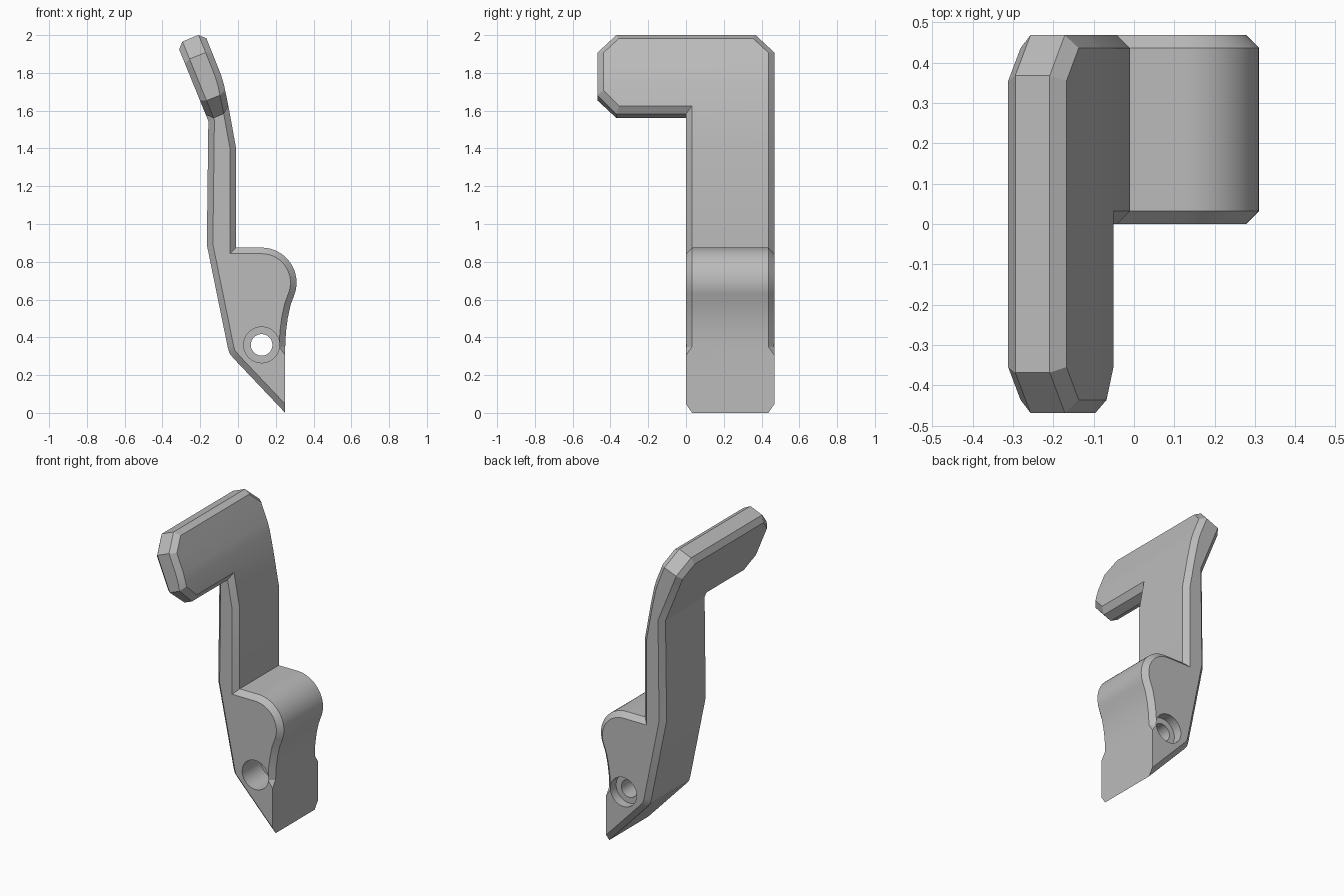
import bpy, bmesh, math
from mathutils import Vector

cube = bpy.data.objects.get("Cube")
if cube:
    bpy.data.objects.remove(cube)

grey = bpy.data.materials.new("plain grey")
grey.use_nodes = True
COLOUR = (0.5, 0.5, 0.5, 1)
grey.diffuse_color = COLOUR
grey.node_tree.nodes["Principled BSDF"].inputs["Base Color"].default_value = COLOUR


def prism(name, points, depth):
    """Solid from a planar loop of points swept along a depth vector."""
    bm = bmesh.new()
    face = bm.faces.new([bm.verts.new(p) for p in points])
    swept = bmesh.ops.extrude_face_region(bm, geom=[face])["geom"]
    verts = [v for v in swept if isinstance(v, bmesh.types.BMVert)]
    bmesh.ops.translate(bm, verts=verts, vec=depth)
    bmesh.ops.recalc_face_normals(bm, faces=bm.faces)
    mesh = bpy.data.meshes.new(name)
    bm.to_mesh(mesh)
    bm.free()
    mesh.materials.append(grey)
    obj = bpy.data.objects.new(name, mesh)
    bpy.context.collection.objects.link(obj)
    return obj


def boolean(target, cutter, operation):
    bpy.context.view_layer.objects.active = target
    mod = target.modifiers.new("cut", "BOOLEAN")
    mod.operation, mod.object, mod.solver = operation, cutter, "EXACT"
    bpy.ops.object.modifier_apply(modifier=mod.name)
    bpy.data.objects.remove(cutter)


HALF = 0.468
TOE_X, TOE_Z = 0.25, 0.35

# Side profile: toe, rounded knuckle, stem and leaning top
arc = [(0.125 + 0.185 * math.cos(a), 0.69 + 0.185 * math.sin(a))
       for a in (math.radians(-20 + 110 * i / 16) for i in range(17))]
profile = [(TOE_X, 0), (TOE_X, TOE_Z), (0.254, 0.43), (0.263, 0.5), (0.278, 0.57)]
profile += arc
profile += [(-0.01, 0.875), (-0.01, 1.4), (-0.05, 1.62), (-0.075, 1.74), (-0.09, 1.79),
            (-0.25, 2.19), (-0.42, 2.19), (-0.157, 1.545), (-0.165, 0.89),
            (-0.055, TOE_Z), (-0.045, 0.315), (-0.02, 0.285)]
lever = prism("lever", [(x, -HALF, z) for x, z in profile], (0, 2 * HALF, 0))

# L-shaped outline swept along the normal of the leaning paddle
lean = Vector((-0.375, 0, 0.927)).normalized()
normal = Vector((lean.z, 0, -lean.x))
low, high, cut = 1.495, 1.933, 0.1
outline = [(0, -1), (0, low), (cut - HALF, low), (-HALF, low + cut), (-HALF, high - cut),
           (cut - HALF, high), (HALF - cut, high), (HALF, high - cut), (HALF, -1)]
cutter = prism("outline_cutter",
               [Vector((0, y, 0)) + lean * s - normal * 2 for y, s in outline], normal * 4)
boolean(lever, cutter, "INTERSECT")

# Chamfer the rim, leaving the flat toe face sharp
bm = bmesh.new()
bm.from_mesh(lever.data)
bmesh.ops.dissolve_limit(bm, angle_limit=0.001, verts=bm.verts, edges=bm.edges)
bmesh.ops.bisect_plane(bm, geom=bm.verts[:] + bm.edges[:] + bm.faces[:], dist=0.0005,
                       plane_co=(0, 0, TOE_Z), plane_no=(0, 0, 1))
bm.normal_update()


def on_rim(edge):
    sides = [abs(f.normal.dot(normal)) < 0.01 for f in edge.link_faces]
    toe = all(v.co.x > TOE_X - 0.005 and v.co.z < TOE_Z + 0.005 for v in edge.verts)
    return len(sides) == 2 and sides[0] != sides[1] and not toe


bmesh.ops.bevel(bm, geom=[e for e in bm.edges if on_rim(e)], offset=0.032,
                offset_type="OFFSET", segments=1, affect="EDGES", clamp_overlap=False)
bmesh.ops.recalc_face_normals(bm, faces=bm.faces)
bm.to_mesh(lever.data)
bm.free()


# Pivot hole with a counterbore on each side
def bore(radius, start, end):
    ring = [(0.125 + radius * math.cos(math.tau * i / 48), start,
             0.36 + radius * math.sin(math.tau * i / 48)) for i in range(48)]
    boolean(lever, prism("bore_cutter", ring, (0, end - start, 0)), "DIFFERENCE")


bore(0.095, -0.1, 0.19)
bore(0.095, HALF - 0.06, HALF + 0.1)
bore(0.057, -0.2, HALF + 0.2)

# Smooth curves, crisp edges
bpy.ops.object.select_all(action="DESELECT")
lever.select_set(True)
bpy.context.view_layer.objects.active = lever
bpy.ops.object.shade_smooth_by_angle(angle=math.radians(20))
